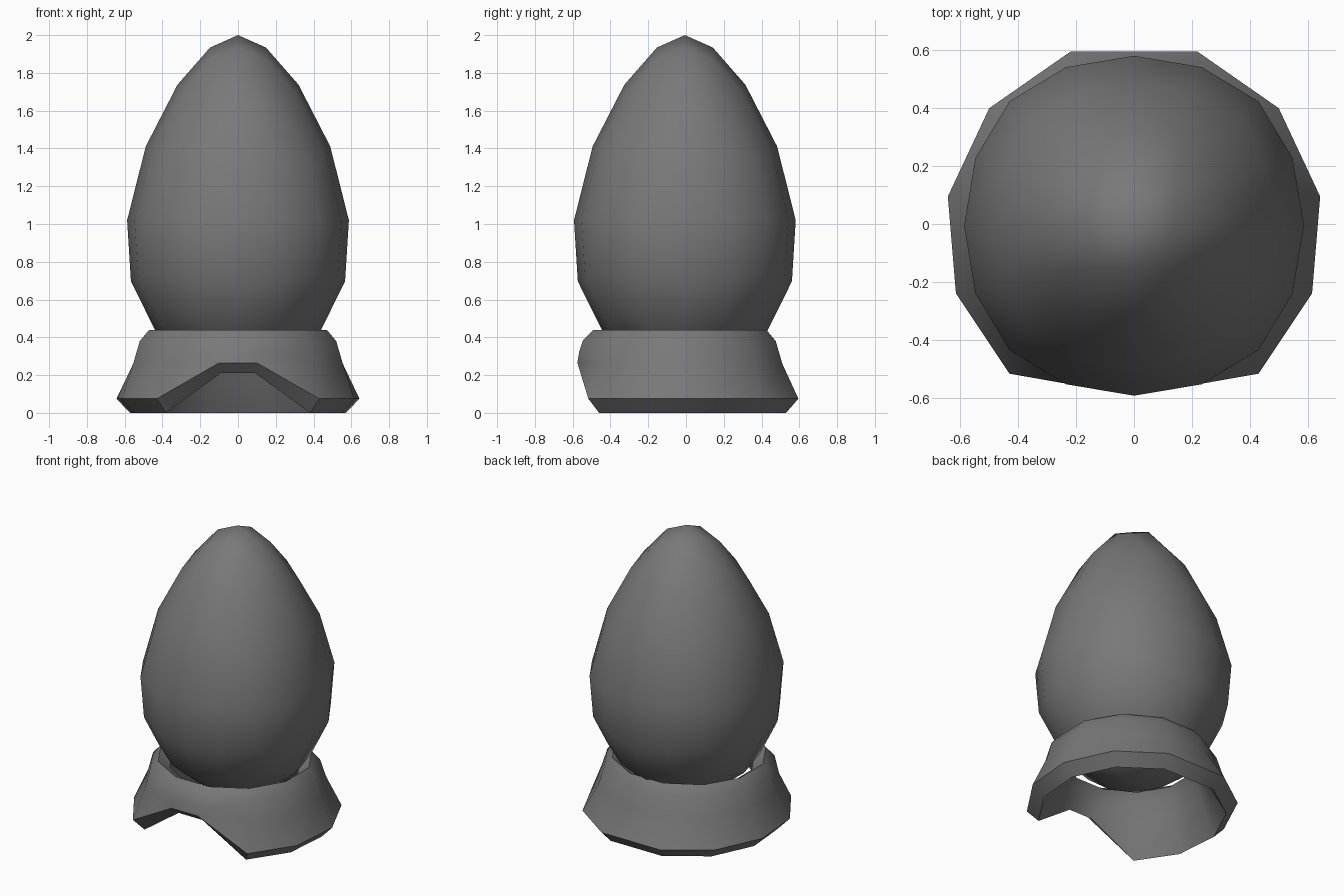
import bpy, bmesh
from math import sin, cos, radians

if "Cube" in bpy.data.objects:
    bpy.data.objects.remove(bpy.data.objects["Cube"])

dark = bpy.data.materials.new("dark_grey")
dark.diffuse_color = (0.19, 0.19, 0.19, 1)
dark.use_nodes = True
dark.node_tree.nodes["Principled BSDF"].inputs["Base Color"].default_value = dark.diffuse_color

# Egg: a smoothed cube tapered towards the top
bpy.ops.mesh.primitive_cube_add(size=2)
egg = bpy.context.object
egg.name = "egg"
sub = egg.modifiers.new("smooth", 'SUBSURF')
sub.levels = sub.render_levels = 2
sub.use_limit_surface = False
bpy.ops.object.modifier_apply(modifier=sub.name)
top = max(v.co.z for v in egg.data.vertices)
for v in egg.data.vertices:
    n = v.co / top
    taper = 0.587 * (1 - 0.18 * n.z - 0.23 * n.z ** 2)
    height = 0.98 if n.z > 0 else 0.81
    v.co = (n.x * taper, n.y * taper - 0.006, 1.02 + n.z * height)
bpy.ops.object.shade_smooth()
egg.data.materials.append(dark)


def half_row(rx, back, front, z, z_front):
    """Half of a twelve-sided row, running from back to front."""
    mid, hy = (back + front) / 2, (back - front) / 2
    pts = []
    for k in range(6):
        a = radians(15 + 30 * k)
        pts.append((rx * sin(a) / sin(radians(75)),
                    mid + hy * cos(a) / cos(radians(15)),
                    z_front if k == 5 else z))
    return pts


# Flared foot row, and the same row set inwards; both arch up at the front
foot = [(0.22, 0.595), (0.5, 0.4), (0.643, 0.095),
        (0.615, -0.24), (0.43, -0.517), (0.1, -0.575)]
foot_out = [(x, y, 0.265 if k == 5 else 0.075) for k, (x, y) in enumerate(foot)]
foot_in = [(x * 0.89, y * 0.89, 0.212 if k == 5 else 0) for k, (x, y) in enumerate(foot)]

# Closed wall section: outside downwards, then inside upwards
rows = [
    half_row(0.47, 0.425, -0.49, 0.44, 0.44),
    half_row(0.52, 0.475, -0.545, 0.38, 0.385),
    half_row(0.555, 0.51, -0.565, 0.26, 0.325),
    foot_out,
    foot_in,
    half_row(0.465, 0.42, -0.48, 0.22, 0.28),
    half_row(0.43, 0.385, -0.45, 0.34, 0.345),
    half_row(0.40, 0.355, -0.42, 0.39, 0.39),
]

# Ring stand
bm = bmesh.new()
loops = []
for half in rows:
    full = half + [(-x, y, z) for x, y, z in reversed(half)]
    loops.append([bm.verts.new(p) for p in full])
for i, a in enumerate(loops):
    b = loops[(i + 1) % len(loops)]
    for k in range(12):
        j = (k + 1) % 12
        bm.faces.new((a[k], a[j], b[j], b[k]))
bmesh.ops.recalc_face_normals(bm, faces=bm.faces)
mesh = bpy.data.meshes.new("ring_stand")
bm.to_mesh(mesh)
bm.free()
mesh.materials.append(dark)
stand = bpy.data.objects.new("ring_stand", mesh)
bpy.context.collection.objects.link(stand)
bpy.ops.object.select_all(action='DESELECT')
stand.select_set(True)
bpy.context.view_layer.objects.active = stand
bpy.ops.object.shade_smooth_by_angle(angle=radians(42))
